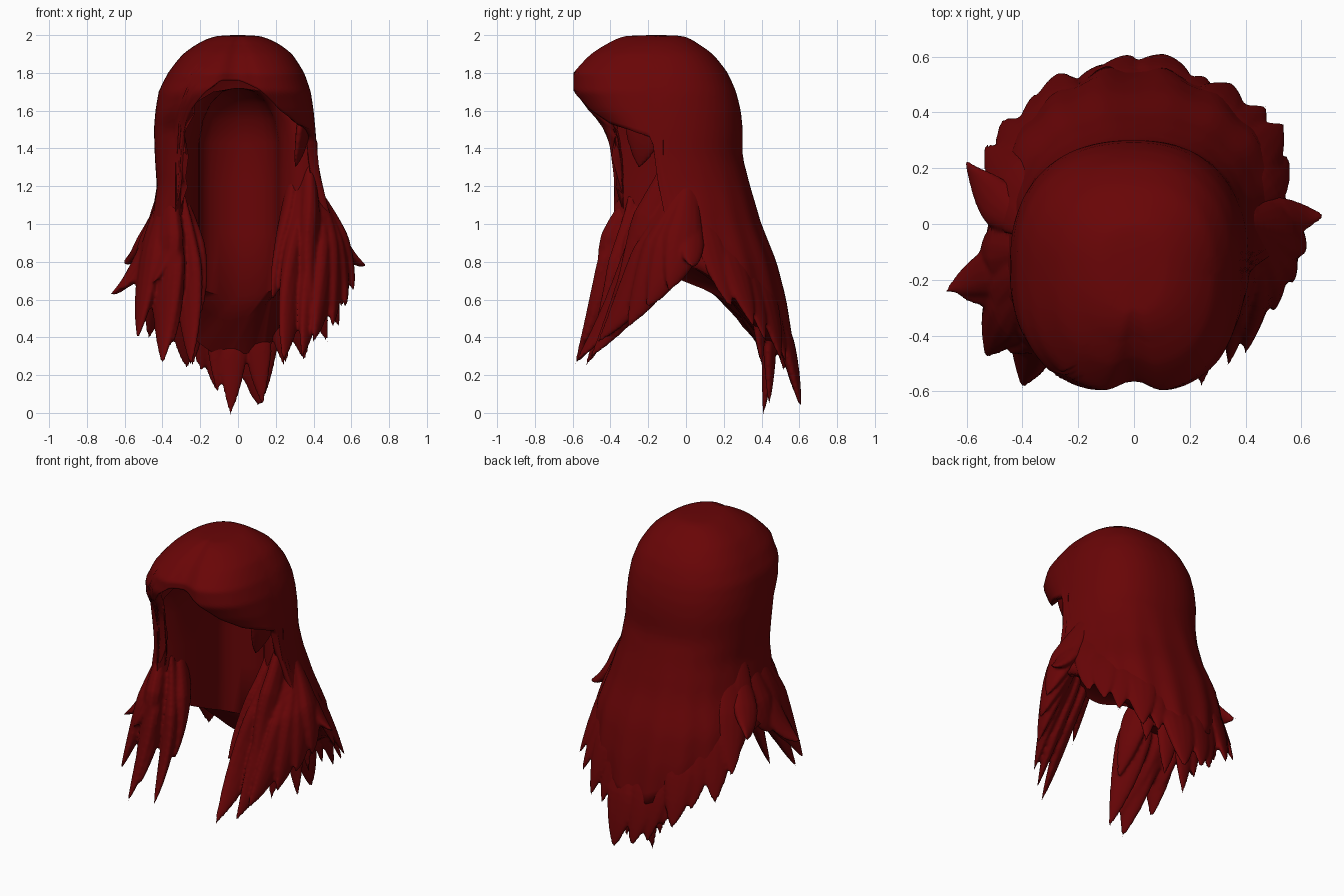
import bpy, bmesh, math
from mathutils import Vector

if "Cube" in bpy.data.objects:
    bpy.data.objects.remove(bpy.data.objects["Cube"])

red = bpy.data.materials.new("dark_red_hair")
red.diffuse_color = (0.14, 0.0015, 0.002, 1)
red.use_nodes = True
red.node_tree.nodes["Principled BSDF"].inputs["Base Color"].default_value = red.diffuse_color
YC = -0.15


def lookup(table, v):
    for (a, p), (b, q) in zip(table, table[1:]):
        if v <= b:
            return p + (q - p) * max(0, (v - a) / (b - a))
    return table[-1][1]


# outline by height: z -> left reach, right reach, front y, back y
LEVELS = [(2, 0, 0, -.15, -.15), (1.995, .11, .11, -.32, -.02), (1.95, .22, .22, -.43, .07),
          (1.9, .29, .285, -.51, .14), (1.8, .37, .35, -.605, .22), (1.7, .42, .385, -.605, .265),
          (1.6, .437, .4, -.54, .29), (1.5, .445, .41, -.45, .3), (1.35, .44, .42, -.42, .3),
          (1.2, .43, .44, -.41, .34), (1, .46, .5, -.405, .4), (.8, .53, .57, -.42, .48),
          (.6, .54, .57, -.5, .53), (.4, .48, .5, -.55, .56), (0, .4, .4, -.58, .59)]
COLS = [[(math.sqrt(2 - r[0]), r[i]) for r in LEVELS] for i in range(1, 5)]
# lower edge of the hair by angle (0 = right, 90 = back, 180 = left, 270 = front)
EDGE = [(-90, 1.76), (-78, 1.71), (-62, 1.6), (-45, 1.53), (-25, 1.5), (-3, 1.46), (5, .85),
        (12, .79), (25, .7), (45, .54), (65, .42), (90, .33), (110, .4), (135, .55), (158, .72),
        (175, .8), (222, .85), (231, .9), (236, 1.35), (243, 1.58), (252, 1.69), (261, 1.76),
        (270, 1.76)]


def surf(deg, z):
    """Point on the outer hair surface at an angle and height."""
    s = math.sqrt(max(0, 2 - z))
    left, right, front, back = (lookup(c, s) for c in COLS)
    a = math.radians(deg)
    c, sn = math.cos(a), math.sin(a)
    n = 2.35
    if sn < 0:                                                 # squarer at the front
        n += .25 * min(1, (2 - z) / .2)
        if c < 0:
            n += .6 * min(1, max(0, (1.75 - z) / .2))
    e = 2 / n
    x = math.copysign(abs(c) ** e, c) * (right if c > 0 else left)
    y = abs(sn) ** e * (back - YC if sn > 0 else front - YC)
    d = min(abs(deg + 90), abs(deg - 270))
    k = 1 - .09 * math.exp(-(d / 7) ** 2)                      # parting
    k += .015 * math.sin(a * 19) * min(1, max(0, 1.3 - z))     # soft strands
    return Vector((x * k, YC + y * k, z))


def inset(p, k=.95):
    return Vector((p.x * k, YC + (p.y - YC) * k, p.z))


def finish(name, bm, angle=50):
    bmesh.ops.recalc_face_normals(bm, faces=bm.faces)
    me = bpy.data.meshes.new(name)
    bm.to_mesh(me)
    bm.free()
    me.materials.append(red)
    ob = bpy.data.objects.new(name, me)
    bpy.context.collection.objects.link(ob)
    bpy.ops.object.select_all(action='DESELECT')
    ob.select_set(True)
    bpy.context.view_layer.objects.active = ob
    bpy.ops.object.shade_smooth_by_angle(angle=math.radians(angle))
    return ob


def melt(ob):
    """Fuse overlapping strands into one soft mass."""
    m = ob.modifiers.new("fuse", 'REMESH')
    m.mode = 'VOXEL'
    m.voxel_size = .0105
    m.use_smooth_shade = True
    m = ob.modifiers.new("soften", 'SMOOTH')
    m.iterations = 3


def grid(bm, rows, closed=False):
    vs = [[bm.verts.new(p) for p in r] for r in rows]
    n = len(rows[0])
    for r, q in zip(vs, vs[1:]):
        for i in range(n if closed else n - 1):
            j = (i + 1) % n
            bm.faces.new((r[i], q[i], q[j], r[j]))
    return vs


# main hair: crown, fringe and long curtain
N, M = 144, 44
rows = []
for j in range(1, M + 1):
    row = []
    for i in range(N):
        deg = -90 + 360 * i / N
        row.append(surf(deg, 2 - (2 - lookup(EDGE, deg)) * (j / M) ** 2))
    rows.append(row)
bm = bmesh.new()
vs = grid(bm, rows, True)
top = bm.verts.new((0, YC, 2))
for i in range(N):
    bm.faces.new((top, vs[0][i], vs[0][(i + 1) % N]))
hair = finish("main_hair", bm, 60)
mod = hair.modifiers.new("thickness", 'SOLIDIFY')
mod.thickness = .05
mod.offset = -1

# inner wall behind the face, sloping back under the curtain
PLAN = [(.42, -.12), (.32, -.14), (.23, -.06), (.18, .12), (0, .2),
        (-.18, .12), (-.21, -.05), (-.26, -.25), (-.33, -.38)]
W = 32


def plan(u):
    f = u * (len(PLAN) - 1)
    i = min(int(f), len(PLAN) - 2)
    p = [Vector(PLAN[min(max(k, 0), len(PLAN) - 1)]) for k in range(i - 1, i + 3)]
    t = f - i
    return .5 * (2 * p[1] + (p[2] - p[0]) * t + (2 * p[0] - 5 * p[1] + 4 * p[2] - p[3]) * t * t
                 + (3 * p[1] - p[0] - 3 * p[2] + p[3]) * t ** 3)


rows = []
for z, k in [(1.72, .05), (1.7, .4), (1.64, .7), (1.55, .9), (1.43, 1), (1.2, 1), (.95, 1)]:
    row = []
    for i in range(W + 1):
        p = plan(i / W)
        row.append((p.x * k, -.12 + (p.y + .12) * k, z))
    rows.append(row)
low, mid, under, end = [], [], [], []
for i in range(W + 1):
    u = i / W
    p = plan(u)
    b = math.sin(math.pi * u)
    a = Vector((p.x, p.y, .9 - .28 * b ** 1.3))
    deg = 6 + 220 * u
    q = surf(deg, lookup(EDGE, deg))
    c = inset(q, .95 - .13 * b)
    c.z -= .07 * b ** 4
    m = a.lerp(c, .5)
    m.z = a.z + (c.z - a.z) * (.12 + .35 * b ** 6)
    for r, v in ((low, a), (mid, m), (under, c), (end, inset(q, .98))):
        r.append(v)
bm = bmesh.new()
grid(bm, rows + [low, mid, under, end])
finish("inner_wall", bm)


def strand(bm, root, ctrl, tip, width, flat=.35):
    """Flattened lock that tapers along a curve to a point."""
    root, ctrl, tip = Vector(root), Vector(ctrl), Vector(tip)
    tip = tip + (tip - ctrl).normalized() * .022
    rings, S, K = [], 14, 12
    for j in range(S):
        t = j / S
        p = root * (1 - t) ** 2 + ctrl * 2 * t * (1 - t) + tip * t * t
        d = ((ctrl - root) * (1 - t) + (tip - ctrl) * t).normalized()
        out = Vector((p.x, p.y - YC, 0))
        side = d.cross(out).normalized()
        out = side.cross(d)
        w = width * (.3 + .7 * min(1, t / .45)) * (1 - t ** 2.8)
        rings.append([p + side * w * math.cos(2 * math.pi * k / K)
                      + out * w * flat * math.sin(2 * math.pi * k / K) for k in range(K)])
    vs = grid(bm, rings, True)
    bm.faces.new(vs[0])
    end = bm.verts.new(tip)
    for k in range(K):
        bm.faces.new((vs[-1][k], end, vs[-1][(k + 1) % K]))


# jagged tips along the back curtain: angle, tip x, y, z, half width
BACK = [(24, .55, .24, .56, .1), (37, .53, .36, .46, .11), (49, .47, .42, .38, .1),
        (60, .35, .5, .29, .12), (69, .25, .53, .26, .09), (82, .11, .605, .04, .13),
        (91, .03, .57, .18, .09), (96, -.02, .605, .08, .11), (104, -.11, .57, .12, .1),
        (112, -.19, .52, .22, .09), (120, -.27, .54, .24, .12), (131, -.36, .46, .36, .1),
        (141, -.47, .37, .4, .12), (153, -.53, .28, .56, .11), (165, -.53, .2, .66, .09)]
bm = bmesh.new()
for a, x, y, z, w in BACK:
    strand(bm, inset(surf(a, z + .62), .9), inset(surf(a, z + .28), .98), (x, y, z), w)
# thinner tips of the under layer
for a, x, y, z in [(80, .13, .44, .05), (92, -.04, .41, 0), (100, -.11, .43, .12),
                   (68, .24, .4, .26), (116, -.24, .4, .26)]:
    strand(bm, inset(surf(a, z + .55), .86), inset(surf(a, z + .3), .84), (x, y, z), .085, .45)
melt(finish("back_tips", bm))

# front locks: root, control, tip, half width
RIGHT = [((.36, -.04, 1.4), (.37, -.1, .95), (.4, -.4, .5), .17),
         ((.33, -.05, 1.3), (.31, -.13, .8), (.24, -.585, .27), .15),
         ((.29, -.05, 1.3), (.25, -.13, .9), (.18, -.36, .6), .11),
         ((.37, -.05, 1.25), (.42, -.15, .75), (.34, -.5, .3), .15),
         ((.4, -.02, 1.2), (.5, -.15, .75), (.4, -.46, .38), .14),
         ((.4, 0, 1.2), (.54, -.1, .8), (.5, -.31, .46), .14),
         ((.4, 0, 1.2), (.56, -.05, .8), (.57, -.2, .57), .13),
         ((.4, .02, 1.2), (.58, 0, .85), (.61, -.09, .66), .12),
         ((.42, .05, 1.15), (.56, .02, .79), (.665, .03, .78), .08)]
LEFT = [((-.36, -.24, 1.2), (-.37, -.27, .9), (-.42, -.48, .42), .19),
        ((-.35, -.27, 1.15), (-.36, -.3, .75), (-.4, -.585, .26), .16),
        ((-.3, -.27, 1.15), (-.25, -.26, .75), (-.25, -.53, .25), .13),
        ((-.29, -.2, 1.15), (-.2, -.22, .85), (-.2, -.38, .52), .11),
        ((-.37, -.25, 1.15), (-.36, -.28, .75), (-.34, -.54, .38), .15),
        ((-.38, -.22, 1.15), (-.47, -.27, .8), (-.53, -.47, .4), .15),
        ((-.4, -.18, 1.15), (-.49, -.2, .8), (-.5, -.38, .52), .14),
        ((-.4, -.15, 1.15), (-.51, -.15, .7), (-.665, -.235, .63), .1),
        ((-.4, -.2, 1.1), (-.49, -.21, .71), (-.61, -.26, .66), .09),
        ((-.4, -.1, 1.15), (-.5, -.06, .82), (-.54, -.1, .72), .12),
        ((-.4, 0, 1.15), (-.5, .06, .82), (-.6, .22, .8), .1),
        ((-.33, -.3, 1.15), (-.36, -.36, .85), (-.44, -.46, .7), .1)]
for side, locks in (("right", RIGHT), ("left", LEFT)):
    bm = bmesh.new()
    for r, c, t, w in locks:
        strand(bm, r, c, t, w, .45)
    melt(finish(side + "_front_locks", bm))

# small wisp hanging from the right of the fringe
bm = bmesh.new()
strand(bm, (.35, -.22, 1.68), (.36, -.21, 1.48), (.305, -.25, 1.31), .12, .3)
melt(finish("fringe_wisp", bm))
